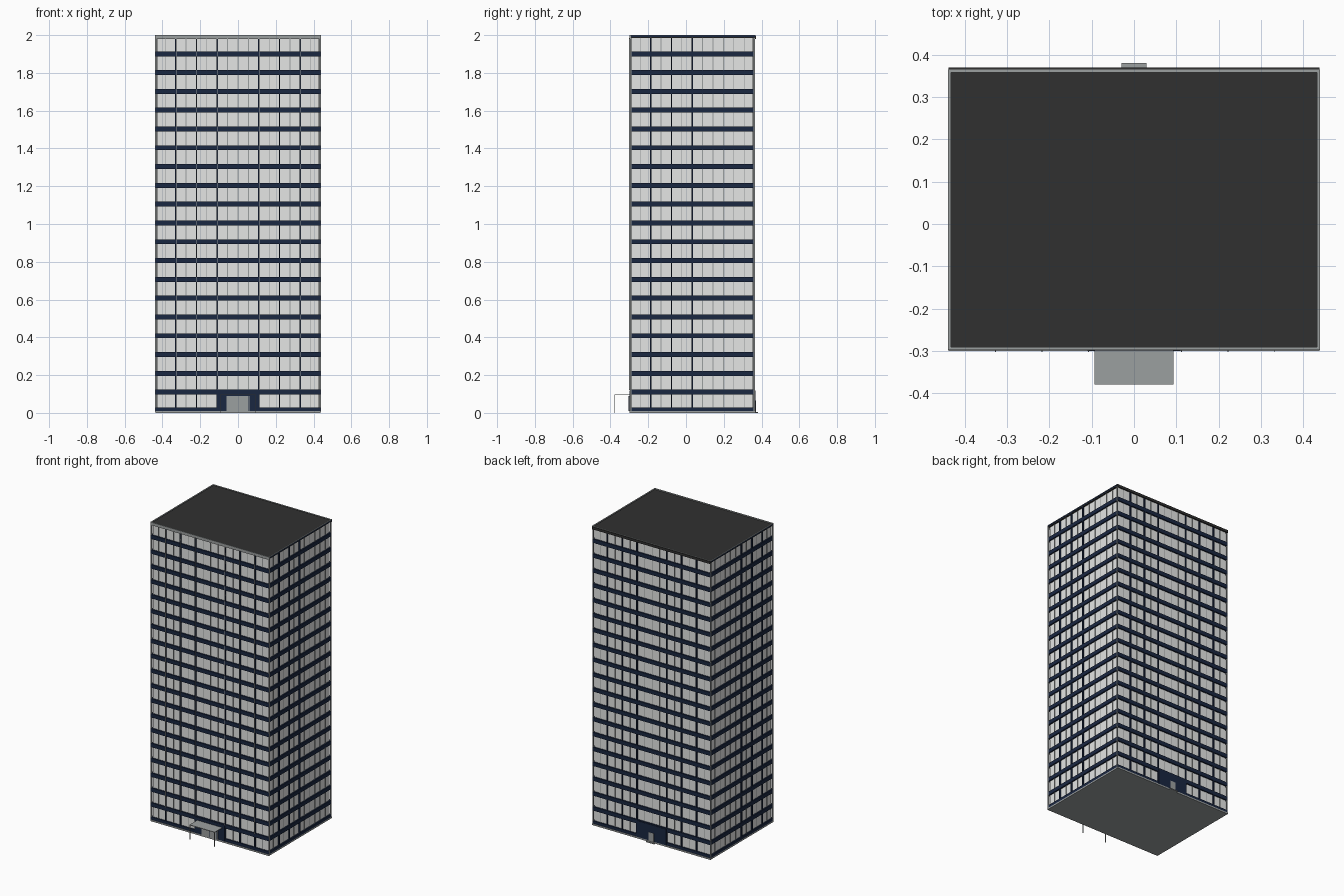
import bpy
import bmesh

old = bpy.data.objects.get("Cube")
if old:
    bpy.data.objects.remove(old, do_unlink=True)


def material(name, r, g, b):
    m = bpy.data.materials.new(name)
    m.use_nodes = True
    m.diffuse_color = (r, g, b, 1)
    m.node_tree.nodes["Principled BSDF"].inputs["Base Color"].default_value = (r, g, b, 1)
    return m


GLASS = material("pale grey panes", 0.78, 0.79, 0.78)
NAVY = material("navy cladding", 0.01, 0.02, 0.053)
METAL = material("mid grey metal", 0.33, 0.35, 0.35)
ROOF = material("charcoal roof", 0.03, 0.03, 0.03)


def boxes(name, mat, spans):
    """One object made of boxes, each given as (x0, x1, y0, y1, z0, z1)."""
    bm = bmesh.new()
    for x0, x1, y0, y1, z0, z1 in spans:
        for v in bmesh.ops.create_cube(bm, size=1)["verts"]:
            v.co = (x1 if v.co.x > 0 else x0,
                    y1 if v.co.y > 0 else y0,
                    z1 if v.co.z > 0 else z0)
    mesh = bpy.data.meshes.new(name)
    bm.to_mesh(mesh)
    bm.free()
    mesh.materials.append(mat)
    ob = bpy.data.objects.new(name, mesh)
    bpy.context.collection.objects.link(ob)
    return ob


W, FRONT, BACK = 0.438, -0.297, 0.365    # outer faces of the floor bands
INSET = 0.009                            # depth of the panes behind them
PROUD = INSET - 0.003                    # depth of the mullion faces
STEP, TOP = 0.055, 1.985                 # window bay and wall height
FLOORS, PITCH, BAND = 19, 0.0995, 0.013

# Body and base
boxes("window_core", GLASS, [(-W + INSET, W - INSET, FRONT + INSET, BACK - INSET, 0.005, TOP)])
boxes("base_slab", METAL, [(-W, W, FRONT - 0.003, BACK + 0.003, 0, 0.01)])

# Navy band around every floor
bands = [(-W, W, FRONT, BACK, 0.01, 0.028)]
for i in range(FLOORS):
    z = 0.11 + i * PITCH
    bands.append((-W, W, FRONT, BACK, z - BAND, z + BAND))
boxes("floor_bands", NAVY, bands)

# Thin mullions, navy strips and slim projecting fins on the front and back
thin, strips, fins = [], [], []
for i in range(-7, 8):
    x = i * STEP
    if i % 2 == 0 and i != 0:
        strips.append((x - 0.0035, x + 0.0035, FRONT, BACK, 0.01, TOP))
        fins.append((x + 0.0015, x + 0.0035, FRONT - 0.005, FRONT + 0.001, 0.12, TOP))
    else:
        thin.append((x - 0.002, x + 0.002, FRONT + PROUD, BACK - PROUD, 0.01, TOP))

# Mullions on the two sides
for i in range(1, 12):
    y = FRONT + i * STEP
    if i in (2, 4, 6):
        strips.append((-W, W, y - 0.0035, y + 0.0035, 0.01, TOP))
    else:
        thin.append((-W + PROUD, W - PROUD, y - 0.002, y + 0.002, 0.01, TOP))
boxes("thin_mullions", METAL, thin)
boxes("navy_mullions", NAVY, strips)
boxes("front_fins", METAL, fins)

# Grey corner columns, visible on the side walls
boxes("corner_columns", METAL, [
    (s * W - 0.006, s * W + 0.001, y - 0.0035, y + 0.0035, 0.005, TOP)
    if s > 0 else
    (s * W - 0.001, s * W + 0.006, y - 0.0035, y + 0.0035, 0.005, TOP)
    for s in (-1, 1) for y in (FRONT + 0.0045, BACK - 0.0045)])

# Roof with a raised rim
boxes("roof_deck", ROOF, [(-W, W, FRONT, BACK, TOP, 1.994)])
boxes("side_fascia", NAVY, [
    (-W - 0.001, -W + 0.003, FRONT, BACK, 1.99, 1.997),
    (W - 0.003, W + 0.001, FRONT, BACK, 1.99, 1.997)])
boxes("back_fascia", ROOF, [(-W, W, BACK - 0.003, BACK + 0.005, TOP - 0.005, 1.997)])
boxes("roof_rim", METAL, [
    (-W - 0.002, -W + 0.006, FRONT, BACK, 1.997, 2),
    (W - 0.006, W + 0.002, FRONT, BACK, 1.997, 2),
    (-W - 0.002, W + 0.002, BACK - 0.007, BACK, 1.997, 2),
    (-W - 0.002, W + 0.002, FRONT - 0.001, FRONT + 0.006, 1.98, 2)])

# Front entrance: navy surround, grey doors, flat canopy on slim posts
boxes("front_entrance_surround", NAVY, [(-0.11, 0.11, FRONT - 0.002, FRONT + 0.004, 0.01, 0.118)])
boxes("front_doors", METAL, [(-0.06, 0.06, FRONT - 0.005, FRONT, 0.01, 0.09)])
boxes("front_door_dividers", NAVY, [
    (x - 0.001, x + 0.001, FRONT - 0.007, FRONT, 0.01, 0.09) for x in (0, 0.055)])
boxes("front_canopy", METAL, [(-0.093, 0.093, -0.379, FRONT, 0.094, 0.098)])
boxes("canopy_posts", METAL, [
    (s * 0.091 - 0.002, s * 0.091 + 0.002, -0.379, -0.375, 0, 0.095) for s in (-1, 1)])

# Back entrance: navy surround with a small door and step
boxes("back_entrance_surround", NAVY, [(-0.11, 0.11, BACK - 0.004, BACK + 0.003, 0.01, 0.118)])
boxes("back_door", METAL, [(-0.02, 0.02, BACK, BACK + 0.005, 0.006, 0.065)])
boxes("back_step", METAL, [(-0.03, 0.03, BACK, 0.381, 0, 0.006)])
